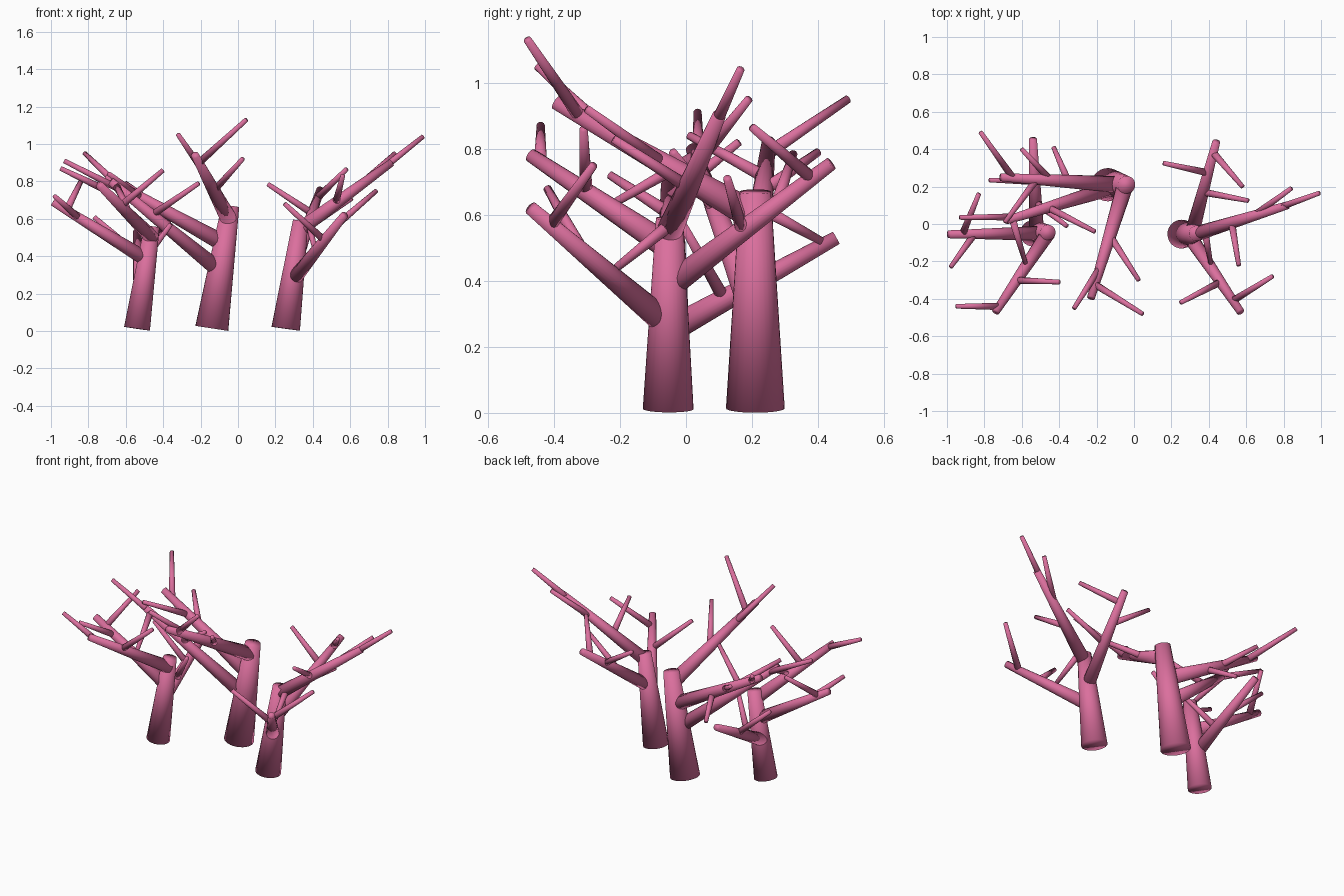
import bpy
import bmesh
from mathutils import Vector

cube = bpy.data.objects.get("Cube")
if cube:
    bpy.data.objects.remove(cube, do_unlink=True)

# Single coral colour
pink = bpy.data.materials.new("coral_pink")
pink.use_nodes = True
colour = (0.71, 0.16, 0.34, 1)
pink.diffuse_color = colour
pink.node_tree.nodes["Principled BSDF"].inputs["Base Color"].default_value = colour


def limb(name, start, end, start_radius, end_radius, sides=20):
    """Tapered round limb running from start to end, softly shaded all over."""
    start, end = Vector(start), Vector(end)
    axis = end - start
    bm = bmesh.new()
    bmesh.ops.create_cone(bm, cap_ends=True, segments=sides, radius1=start_radius,
                          radius2=end_radius, depth=axis.length)
    for face in bm.faces:
        face.smooth = True
    mesh = bpy.data.meshes.new(name)
    bm.to_mesh(mesh)
    bm.free()
    mesh.materials.append(pink)
    obj = bpy.data.objects.new(name, mesh)
    bpy.context.collection.objects.link(obj)
    obj.rotation_mode = "QUATERNION"
    obj.rotation_quaternion = axis.to_track_quat("Z", "Y")
    obj.location = (start + end) / 2


def branch(name, start, end, *twigs, thick=0.04, thin=0.021):
    """Main branch with twigs, each given as (fraction along branch, tip)."""
    limb(name, start, end, thick, thin)
    for number, (fraction, tip) in enumerate(twigs, 1):
        root = Vector(start).lerp(Vector(end), fraction)
        limb(f"{name}_twig_{number}", root, tip, 0.02, 0.0125, sides=14)


# Middle coral
limb("middle_trunk", (-0.14, 0.21, 0.014), (-0.04, 0.21, 0.67), 0.089, 0.047, sides=28)
branch("middle_front_branch", (-0.05, 0.2, 0.6), (-0.23, -0.395, 0.94),
       (0.88, (0.045, -0.48, 1.13)),
       (0.72, (-0.32, -0.45, 1.05)),
       (0.44, (0.025, -0.3, 0.92)), thick=0.045)
branch("middle_upper_branch", (-0.08, 0.21, 0.47), (-0.71, 0.25, 0.82),
       (0.9, (-0.82, 0.49, 0.95)),
       (0.7, (-0.69, 0.01, 0.84)),
       (0.58, (-0.6, 0.4, 0.79)),
       (0.43, (-0.43, 0.41, 0.52)), thick=0.046)
branch("middle_lower_branch", (-0.1, 0.2, 0.325), (-0.68, 0.02, 0.8),
       (0.9, (-0.93, 0.035, 0.91)),
       (0.62, (-0.21, -0.04, 0.79)),
       (0.95, (-0.58, -0.21, 0.64)), thick=0.044)

# Right coral
limb("right_trunk", (-0.54, -0.05, 0.012), (-0.46, -0.045, 0.56), 0.07, 0.041, sides=28)
branch("right_side_branch", (-0.5, -0.05, 0.39), (-0.99, -0.055, 0.69),
       (0.72, (-0.98, -0.23, 0.72)),
       (0.85, (-0.83, 0.16, 0.82)))
branch("right_front_branch", (-0.46, -0.05, 0.5), (-0.74, -0.47, 0.78),
       (0.93, (-0.95, -0.44, 0.87)),
       (0.6, (-0.4, -0.31, 0.86)))
branch("right_back_branch", (-0.52, -0.05, 0.25), (-0.54, 0.455, 0.53),
       (0.55, (-0.77, 0.235, 0.61)),
       (0.33, (-0.36, -0.01, 0.57)))

# Left coral
limb("left_trunk", (0.255, -0.054, 0.012), (0.335, -0.05, 0.59), 0.077, 0.041, sides=28)
branch("left_back_branch", (0.31, -0.05, 0.385), (0.44, 0.44, 0.755),
       (0.66, (0.16, 0.325, 0.785)),
       (0.88, (0.58, 0.2, 0.865)),
       (0.45, (0.61, 0.125, 0.71)))
branch("left_side_branch", (0.34, -0.05, 0.55), (0.82, 0.1, 0.9),
       (0.85, (0.99, 0.165, 1.04)),
       (0.62, (0.84, 0.19, 0.95)),
       (0.38, (0.56, -0.22, 0.83)),
       (0.08, (0.41, -0.21, 0.44)))
branch("left_front_branch", (0.3, -0.07, 0.28), (0.57, -0.47, 0.62),
       (0.85, (0.74, -0.28, 0.75)),
       (0.6, (0.25, -0.42, 0.68)))
